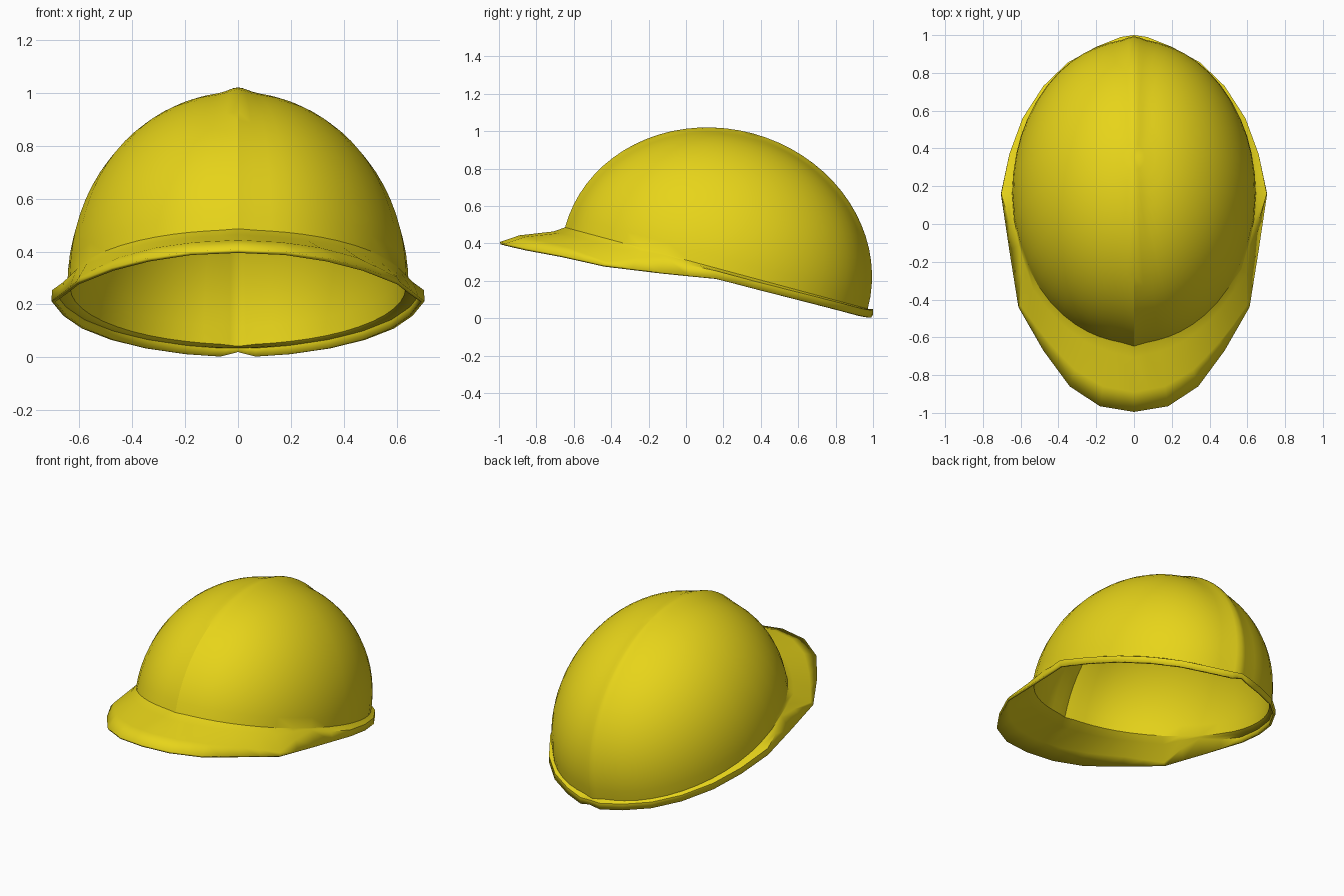
import bpy, bmesh, math
from mathutils import Vector

if "Cube" in bpy.data.objects:
    bpy.data.objects.remove(bpy.data.objects["Cube"])

# Dome: half ellipsoid on a tilted base, with a soft ridge along the middle
CENTRE = Vector((0, 0.1625, 0.268))
AXIS = Vector((0, 0.8075, -0.2175)).normalized()
UP = Vector((0, -AXIS.z, AXIS.y))
RX, RY, RZ = 0.645, 0.82, 0.728
RIDGE, RIDGE_W = 0.018, 0.045
DOME_RINGS = 18


def dome_point(theta, phi):
    c = math.cos(phi)
    d = Vector((RX * c * math.cos(theta), 0, 0)) + AXIS * (RY * c * math.sin(theta)) + UP * (RZ * math.sin(phi))
    return CENTRE + d + d.normalized() * RIDGE * math.exp(-(d.x / RIDGE_W) ** 2)


# Brim edge on the right half, front to back: x, y, z, crease position, crease lift
EDGE = [(0, -0.995, 0.408, 0.70, 0.012), (0.18, -0.965, 0.400, 0.70, 0.012),
        (0.34, -0.86, 0.375, 0.70, 0.012), (0.48, -0.67, 0.338, 0.75, 0.012),
        (0.612, -0.44, 0.285, 0.90, 0.006), (0.66, -0.14, 0.247, 0.12, 0.0),
        (0.705, 0.16, 0.212, 0.97, 0.04), (0.66, 0.37, 0.157, 1, 0.04),
        (0.59, 0.56, 0.109, 1, 0.04), (0.48, 0.73, 0.066, 1, 0.04),
        (0.35, 0.855, 0.034, 1, 0.04), (0.2, 0.938, 0.012, 1, 0.04),
        (0.07, 0.99, 0.003, 1, 0.04), (0, 1.0, 0.02, 1, 0.03)]

# Halve each edge segment, then mirror to the left side
half = []
for a, b in zip(EDGE, EDGE[1:]):
    half += [a, tuple((p + q) / 2 for p, q in zip(a, b))]
half.append(EDGE[-1])
columns = half + [(-s[0],) + s[1:] for s in half[-2:0:-1]]

# Shell: rings from the crown down over the dome and out along the brim
bm = bmesh.new()
apex = bm.verts.new(dome_point(0, math.pi / 2))
grid = []
for x, y, z, f, lift in columns:
    theta = math.atan2((y - CENTRE.y) / 0.8, x / RX)
    pts = [dome_point(theta, math.pi / 2 * (1 - i / DOME_RINGS)) for i in range(1, DOME_RINGS + 1)]
    base, outer = pts[-1], Vector((x, y, z))
    crease = base.lerp(outer, f) + Vector((0, 0, lift))
    fillet = base.lerp(crease, 0.25) - Vector((0, 0, 0.045 * (crease - base).length))
    pts += [fillet, crease, outer]
    grid.append([bm.verts.new(p) for p in pts])

for j, col in enumerate(grid):
    nxt = grid[(j + 1) % len(grid)]
    bm.faces.new((apex, col[0], nxt[0]))
    for i in range(len(col) - 1):
        bm.faces.new((col[i], col[i + 1], nxt[i + 1], nxt[i]))

mesh = bpy.data.meshes.new("helmet_shell")
bm.to_mesh(mesh)
bm.free()
shell = bpy.data.objects.new("helmet_shell", mesh)
bpy.context.collection.objects.link(shell)

# Wall thickness, inwards
solid = shell.modifiers.new("wall", 'SOLIDIFY')
solid.thickness = 0.014
solid.offset = -1

# Yellow plastic
mat = bpy.data.materials.new("yellow_plastic")
mat.diffuse_color = (0.8, 0.66, 0.01, 1)
mat.use_nodes = True
mat.node_tree.nodes["Principled BSDF"].inputs["Base Color"].default_value = mat.diffuse_color
mesh.materials.append(mat)

bpy.context.view_layer.objects.active = shell
shell.select_set(True)
bpy.ops.object.shade_smooth_by_angle(angle=math.radians(32))
